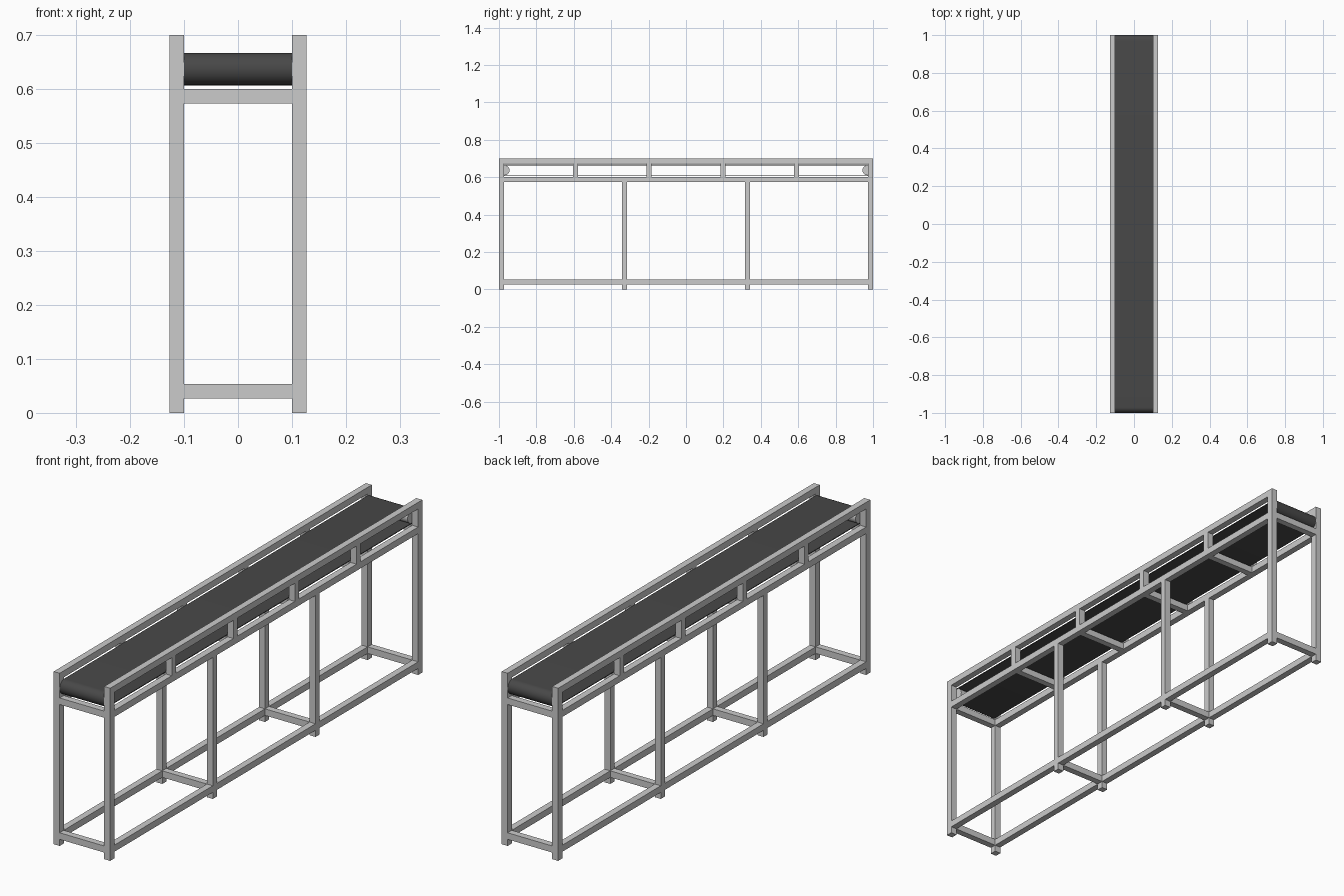
import bpy, bmesh, math

if "Cube" in bpy.data.objects:
    bpy.data.objects.remove(bpy.data.objects["Cube"])

W = 0.0267           # square tube width
XI, XO = 0.1, 0.1267 # inner / outer face of the side frames
XC = (XI + XO) / 2
belt_mat = bpy.data.materials.new("belt_rubber")
belt_mat.diffuse_color = (0.065, 0.065, 0.065, 1)
belt_mat.use_nodes = True
belt_mat.node_tree.nodes["Principled BSDF"].inputs["Base Color"].default_value = belt_mat.diffuse_color


def box(name, x0, x1, y0, y1, z0, z1):
    bm = bmesh.new()
    bmesh.ops.create_cube(bm, size=1)
    for v in bm.verts:
        v.co = ((x0 + x1) / 2 + v.co.x * (x1 - x0),
                (y0 + y1) / 2 + v.co.y * (y1 - y0),
                (z0 + z1) / 2 + v.co.z * (z1 - z0))
    return finish(name, bm)


def finish(name, bm):
    me = bpy.data.meshes.new(name)
    bm.to_mesh(me)
    bm.free()
    ob = bpy.data.objects.new(name, me)
    bpy.context.collection.objects.link(ob)
    return ob


def smooth(ob):
    bpy.ops.object.select_all(action='DESELECT')
    ob.select_set(True)
    bpy.context.view_layer.objects.active = ob
    bpy.ops.object.shade_smooth_by_angle(angle=math.radians(35))


Z_LOW, Z_MID, Z_TOP = 0.0267, 0.5733, 0.6733   # undersides of the rails
leg_ys = [-1 + W / 2, -0.329, 0.329, 1 - W / 2]
strut_ys = [-0.592, -0.197, 0.197, 0.592]

# Side frames: legs, long rails and short struts
for side, s in (("left", -1), ("right", 1)):
    x0, x1 = sorted((s * XI, s * XO))
    for i, y in enumerate(leg_ys):
        top = 0.7 if i in (0, 3) else Z_MID
        box(f"{side}_leg_{i}", x0, x1, y - W / 2, y + W / 2, 0, top)
    for name, z in (("top_rail", Z_TOP), ("middle_rail", Z_MID)):
        box(f"{side}_{name}", x0, x1, -1 + W, 1 - W, z, z + W)
    for i in range(3):
        box(f"{side}_bottom_rail_{i}", x0, x1, leg_ys[i] + W / 2,
            leg_ys[i + 1] - W / 2, Z_LOW, Z_LOW + W)
    for i, y in enumerate(strut_ys):
        box(f"{side}_strut_{i}", x0, x1, y - W / 2, y + W / 2, Z_MID + W, Z_TOP)

# Cross bars between the two frames
for i, y in enumerate(leg_ys):
    box(f"lower_cross_bar_{i}", -XI, XI, y - W / 2, y + W / 2, Z_LOW, Z_LOW + W)
for i, y in enumerate([leg_ys[0]] + strut_ys + [leg_ys[3]]):
    box(f"upper_cross_bar_{i}", -XI, XI, y - W / 2, y + W / 2, Z_MID, Z_MID + W)

# Belt: a thin closed loop around both rollers
R, T, ZB, N = 0.03, 0.003, 0.637, 16
YB = 1 - R


def loop(r):
    pts = []
    for s, a0 in ((1, -90), (-1, 90)):
        for k in range(N + 1):
            a = math.radians(a0 + 180 * k / N)
            pts.append((s * YB + r * math.cos(a), ZB + r * math.sin(a)))
    return pts


bm = bmesh.new()
rings = [[bm.verts.new((x, y, z)) for y, z in loop(r)]
         for x, r in ((-XI, R), (XI, R), (XI, R - T), (-XI, R - T))]
n = len(rings[0])
for a in range(4):
    A, B = rings[a], rings[(a + 1) % 4]
    for k in range(n):
        bm.faces.new((A[k], B[k], B[(k + 1) % n], A[(k + 1) % n]))
bmesh.ops.recalc_face_normals(bm, faces=bm.faces)
belt = finish("belt", bm)
belt.data.materials.append(belt_mat)
smooth(belt)

# Rollers at both ends
for name, y in (("front_roller", -YB), ("back_roller", YB)):
    bpy.ops.mesh.primitive_cylinder_add(vertices=32, radius=R - T - 0.0005, depth=2 * XI,
                                        location=(0, y, ZB),
                                        rotation=(0, math.pi / 2, 0))
    ob = bpy.context.object
    ob.name = name
    smooth(ob)
